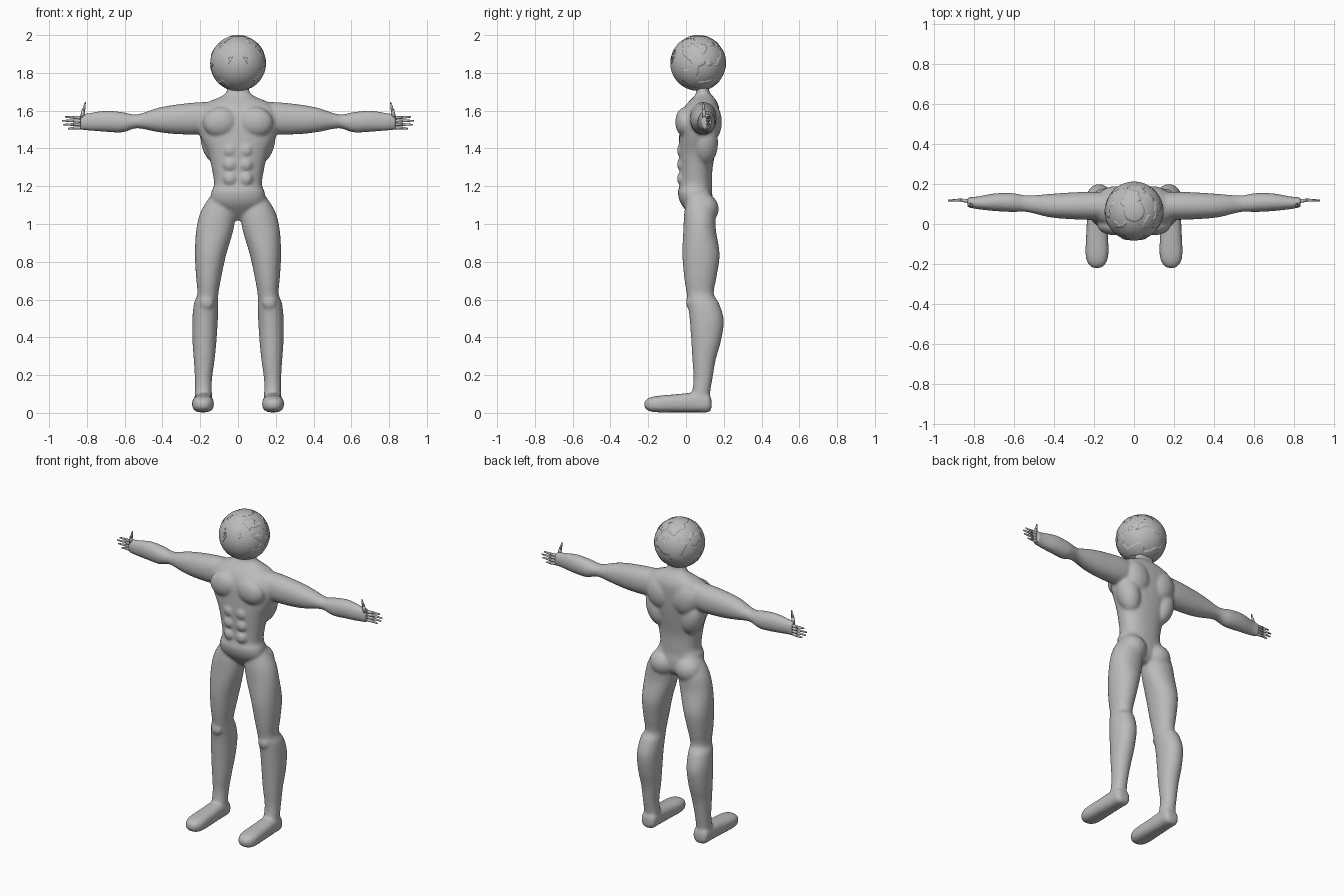
import bpy, bmesh, math
from mathutils import Vector, Matrix, noise

if "Cube" in bpy.data.objects:
    bpy.data.objects.remove(bpy.data.objects["Cube"])

grey = bpy.data.materials.new("plain grey")
grey.diffuse_color = (0.5, 0.5, 0.5, 1)
grey.use_nodes = True
grey.node_tree.nodes["Principled BSDF"].inputs["Base Color"].default_value = grey.diffuse_color


def finish(bm, name, smooth=True):
    bmesh.ops.recalc_face_normals(bm, faces=bm.faces)
    me = bpy.data.meshes.new(name)
    bm.to_mesh(me)
    bm.free()
    me.materials.append(grey)
    for p in me.polygons:
        p.use_smooth = smooth
    ob = bpy.data.objects.new(name, me)
    bpy.context.collection.objects.link(ob)
    return ob


def spline(rows, steps=4):
    """Catmull-Rom through rows of numbers"""
    out = []
    for i in range(len(rows) - 1):
        p0, p1 = rows[max(i - 1, 0)], rows[i]
        p2, p3 = rows[i + 1], rows[min(i + 2, len(rows) - 1)]
        for k in range(steps):
            t = k / steps
            out.append([0.5 * (2 * b + (c - a) * t + (2 * a - 5 * b + 4 * c - d) * t * t
                               + (3 * b - a - 3 * c + d) * t ** 3)
                        for a, b, c, d in zip(p0, p1, p2, p3)])
    return out + [list(rows[-1])]


def loft(bm, rows, axis, s=1, power=2.3, n=32):
    """Rows are (position, a_min, a_max, b_min, b_max) along an axis; s mirrors x"""
    rings = []
    for t, a0, a1, b0, b1 in spline(rows):
        ring = []
        for i in range(n):
            an = 2 * math.pi * i / n
            c, d = math.cos(an), math.sin(an)
            a = (a0 + a1) / 2 + (a1 - a0) / 2 * math.copysign(abs(c) ** (2 / power), c)
            b = (b0 + b1) / 2 + (b1 - b0) / 2 * math.copysign(abs(d) ** (2 / power), d)
            x, y, z = {"x": (t, a, b), "y": (a, t, b), "z": (a, b, t)}[axis]
            ring.append(bm.verts.new((x * s, y, z)))
        rings.append(ring)
    for r, q in zip(rings, rings[1:]):
        for i in range(n):
            j = (i + 1) % n
            bm.faces.new((r[i], r[j], q[j], q[i]))
    bm.faces.new(rings[0])
    bm.faces.new(rings[-1])


def muscle(bm, loc, size, s=1, tilt=0):
    m = (Matrix.Translation((loc[0] * s, loc[1], loc[2])) @ Matrix.Rotation(tilt * s, 4, 'Y')
         @ Matrix.Diagonal((*size, 1)))
    bmesh.ops.create_uvsphere(bm, u_segments=24, v_segments=14, radius=1, matrix=m)


# Body: lofted torso, arms, legs and feet with muscles, fused into one skin
bm = bmesh.new()
torso = [(1.02, .03, .05, .11), (1.06, .08, .01, .14), (1.11, .14, -.028, .145), (1.165, .142, -.043, .138),
         (1.21, .127, -.034, .138), (1.29, .138, -.034, .140), (1.38, .160, -.038, .155),
         (1.465, .20, -.036, .168), (1.55, .22, -.032, .176), (1.61, .205, -.014, .176),
         (1.645, .16, .012, .165), (1.668, .105, .035, .15), (1.69, .068, .052, .13),
         (1.72, .058, .055, .12), (1.77, .058, .055, .12)]
loft(bm, [(z, -w, w, f, b) for z, w, f, b in torso], "z")
leg = [(1.17, .035, .13, .01, .125), (1.07, .012, .195, -.008, .155), (.97, .024, .221, -.014, .158),
       (.84, .062, .228, -.019, .178), (.72, .088, .222, -.01, .162), (.63, .104, .215, .004, .147),
       (.58, .104, .233, .010, .175), (.49, .107, .242, .02, .2), (.38, .114, .241, .028, .185),
       (.28, .124, .234, .034, .157), (.175, .138, .228, .04, .139), (.10, .138, .228, .03, .127),
       (.04, .135, .232, .02, .125)]
arm = [(.08, .02, .155, 1.49, 1.645), (.2, .02, .162, 1.475, 1.645), (.33, .025, .157, 1.476, 1.632),
       (.43, .035, .15, 1.488, 1.613), (.535, .06, .143, 1.507, 1.58), (.61, .06, .155, 1.485, 1.592),
       (.70, .065, .153, 1.488, 1.60), (.79, .075, .137, 1.495, 1.587), (.835, .085, .135, 1.497, 1.582)]
foot = [(.135, .155, .21, .025, .07), (.118, .136, .23, .004, .1), (.06, .134, .234, .003, .108),
        (-.06, .13, .24, .003, .098), (-.15, .128, .243, .003, .09), (-.195, .14, .232, .01, .08),
        (-.22, .165, .208, .028, .062)]
for s in (1, -1):
    loft(bm, leg, "z", s, 2.1)
    loft(bm, arm, "x", s, 2.1)
    loft(bm, foot, "y", s, 2.6)
    muscle(bm, (.095, -.005, 1.54), (.09, .052, .078), s, .15)           # chest
    muscle(bm, (.09, .135, 1.54), (.085, .055, .10), s, .3)              # shoulder blade
    muscle(bm, (.125, .10, 1.43), (.07, .07, .12), s, .25)               # side of back
    muscle(bm, (.09, .098, 1.08), (.083, .075, .08), s)                  # buttock
    muscle(bm, (.165, .018, .585), (.035, .018, .035), s)                # knee
    for z in (1.24, 1.315, 1.39):
        muscle(bm, (.042, -.02, z), (.037, .028, .037), s)               # abdomen
body = finish(bm, "body")
m = body.modifiers.new("fuse", 'REMESH')
m.mode = 'VOXEL'
m.voxel_size = .0085
m.use_smooth_shade = True
m = body.modifiers.new("soften", 'SMOOTH')
m.factor = .5
m.iterations = 5
bpy.context.view_layer.objects.active = body
for name in ("fuse", "soften"):
    bpy.ops.object.modifier_apply(modifier=name)
if not body.data.materials:
    body.data.materials.append(grey)

# Fingers and thumbs: tapered rods
def rod(bm, p, q, r0, r1):
    p, q = Vector(p), Vector(q)
    m = Matrix.Translation((p + q) / 2) @ (q - p).to_track_quat('Z', 'Y').to_matrix().to_4x4()
    bmesh.ops.create_cone(bm, cap_ends=True, segments=12, radius1=r0, radius2=r1,
                          depth=(q - p).length, matrix=m)

for side, s in (("left", 1), ("right", -1)):
    bm = bmesh.new()
    for z0, z1, x1 in ((1.562, 1.567, .915), (1.545, 1.547, .932), (1.528, 1.526, .925), (1.511, 1.505, .90)):
        rod(bm, (.81 * s, .112, z0), (.87 * s, .120, (z0 + z1) / 2), .0095, .008)
        rod(bm, (.865 * s, .120, (z0 + z1) / 2), (x1 * s, .118, z1), .008, .004)
    rod(bm, (.825 * s, .098, 1.565), (.818 * s, .094, 1.605), .011, .009)
    rod(bm, (.818 * s, .094, 1.60), (.808 * s, .092, 1.645), .009, .003)
    finish(bm, side + "_fingers")

# Head: a globe with slightly raised land shapes away from the face
C, R = Vector((0, .064, 1.852)), .147
bm = bmesh.new()
bmesh.ops.create_icosphere(bm, subdivisions=6, radius=R)
land = []
for f in bm.faces:
    d = f.calc_center_median().normalized()
    h = noise.noise(d * 1.9 + Vector((3.1, 1.7, 5.2))) + .35 * noise.noise(d * 5)
    if (h > .08 and not (d.y < -.55 and abs(d.z) < .75)) or d.z > .94:
        land.append(f)
ext = bmesh.ops.extrude_face_region(bm, geom=land)
for v in ext["geom"]:
    if isinstance(v, bmesh.types.BMVert):
        v.co *= 1.01
bmesh.ops.delete(bm, geom=land, context='FACES')
bmesh.ops.translate(bm, verts=bm.verts, vec=C)
finish(bm, "head")

# Eyes: nested diamond plates wrapped onto the head
for side, s in (("left", 1), ("right", -1)):
    for name, scale, lift in (("eye", 1, .0025), ("iris", .42, .0045)):
        bm = bmesh.new()
        n = 8
        def on_head(u, v, r):
            x, z = (.05 + .022 * scale * u) * s, .034 + .038 * scale * v
            return bm.verts.new(C + Vector((x, -math.sqrt(R * R - x * x - z * z), z)).normalized() * (R + r))
        corners = [(1, 0), (0, 1), (-1, 0), (0, -1)]
        rim = []
        for (a, b), (c, d) in zip(corners, corners[1:] + corners[:1]):
            rim += [(a + (c - a) * k / n, b + (d - b) * k / n) for k in range(n)]
        low = [on_head(u, v, -.002) for u, v in rim]
        top = [on_head(u, v, lift) for u, v in rim]
        mid = on_head(0, 0, lift)
        for i in range(len(rim)):
            j = (i + 1) % len(rim)
            bm.faces.new((low[i], low[j], top[j], top[i]))
            bm.faces.new((top[i], top[j], mid))
        finish(bm, side + "_" + name, False)
